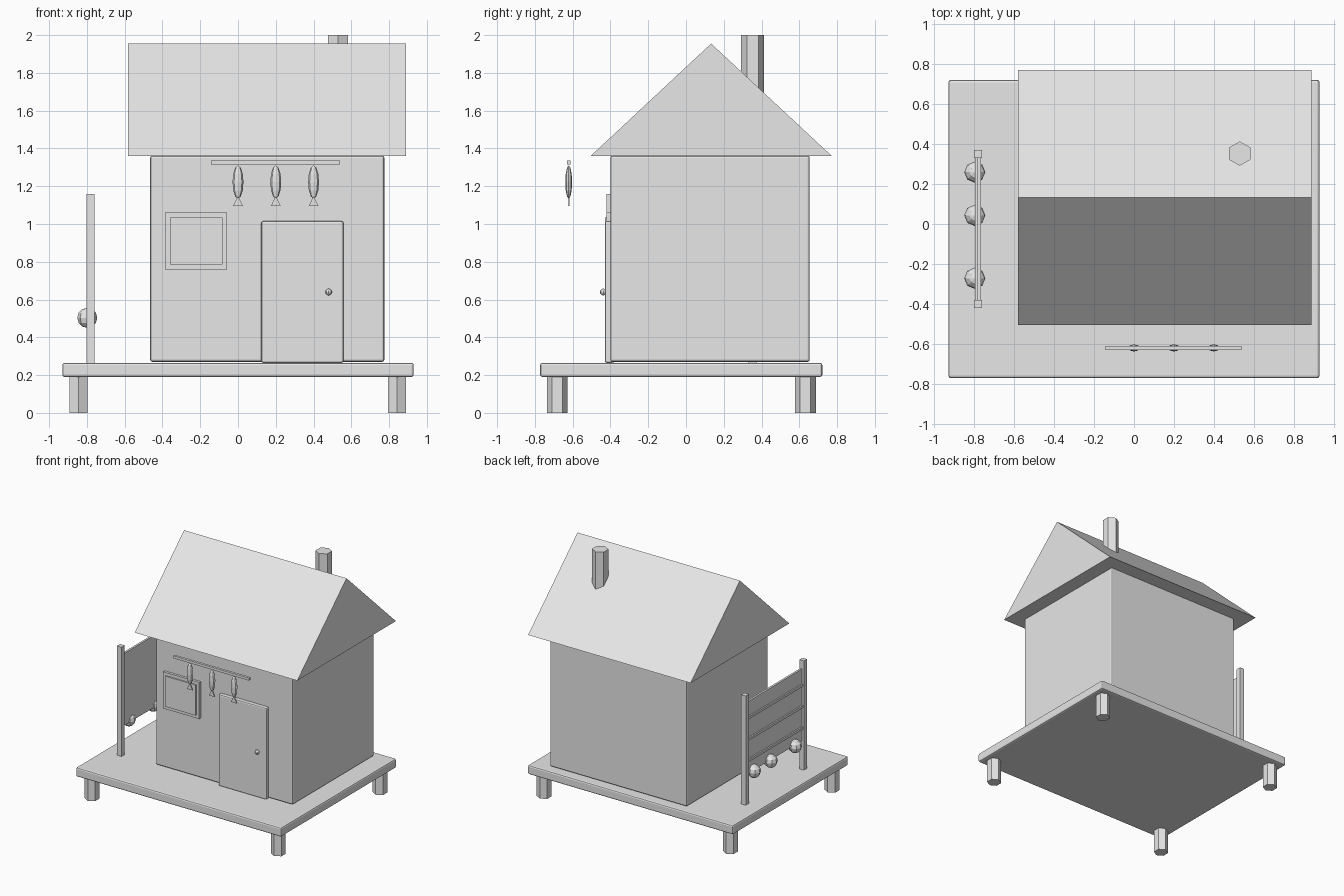
import bpy, bmesh, math
from mathutils import Matrix

if "Cube" in bpy.data.objects:
    bpy.data.objects.remove(bpy.data.objects["Cube"])

grey = bpy.data.materials.new("plain_grey")
grey.use_nodes = True
grey.diffuse_color = (0.8, 0.8, 0.8, 1)
grey.node_tree.nodes["Principled BSDF"].inputs["Base Color"].default_value = (0.8, 0.8, 0.8, 1)


def finish(name, bm, bevel=0):
    bmesh.ops.recalc_face_normals(bm, faces=bm.faces)
    mesh = bpy.data.meshes.new(name)
    bm.to_mesh(mesh)
    bm.free()
    mesh.materials.append(grey)
    obj = bpy.data.objects.new(name, mesh)
    bpy.context.collection.objects.link(obj)
    if bevel:
        mod = obj.modifiers.new("soft_edges", "BEVEL")
        mod.width = bevel
        mod.segments = 2
    return obj


def box(name, x, y, z, bevel=0):
    """Box spanning the given (low, high) ranges."""
    bm = bmesh.new()
    spans = (x, y, z)
    mid = [(a + b) / 2 for a, b in spans]
    size = [b - a for a, b in spans]
    bmesh.ops.create_cube(bm, size=1, matrix=Matrix.LocRotScale(mid, None, size))
    return finish(name, bm, bevel)


def hex_post(name, x, y, z0, z1, radius):
    """Six-sided post with corners towards front and back."""
    bm = bmesh.new()
    place = Matrix.Translation((x, y, (z0 + z1) / 2)) @ Matrix.Rotation(math.pi / 2, 4, "Z")
    # starts with a corner on one axis; turn so that it lies on y
    bmesh.ops.create_cone(bm, cap_ends=True, segments=6, radius1=radius, radius2=radius, depth=z1 - z0)
    first = max(bm.verts, key=lambda v: v.co.x)
    if abs(first.co.x - radius) > radius * 0.05:
        place = Matrix.Translation((x, y, (z0 + z1) / 2))
    bmesh.ops.transform(bm, matrix=place, verts=bm.verts)
    return finish(name, bm)


def ball(name, centre, radii, segments=8, rings=6):
    bm = bmesh.new()
    bmesh.ops.create_uvsphere(bm, u_segments=segments, v_segments=rings, radius=1,
                              matrix=Matrix.LocRotScale(centre, None, radii))
    return finish(name, bm)


def prism(name, profile, offset):
    """Flat outline pushed along an offset vector."""
    bm = bmesh.new()
    face = bm.faces.new([bm.verts.new(p) for p in profile])
    new = bmesh.ops.extrude_face_region(bm, geom=[face])["geom"]
    bmesh.ops.translate(bm, vec=offset, verts=[g for g in new if isinstance(g, bmesh.types.BMVert)])
    return finish(name, bm)


# Platform on four stilts
box("platform", (-0.93, 0.93), (-0.772, 0.722), (0.19, 0.265), 0.012)
for side, x in (("right", -0.845), ("left", 0.843)):
    for end, y in (("front", -0.682), ("back", 0.632)):
        hex_post(f"{end}_{side}_stilt", x, y, 0, 0.2, 0.055)

# House, roof and chimney
box("house_walls", (-0.465, 0.775), (-0.4, 0.655), (0.27, 1.362), 0.012)
prism("roof", [(-0.582, -0.505, 1.36), (-0.582, 0.772, 1.36), (-0.582, 0.133, 1.955)], (1.472, 0, 0))
hex_post("chimney", 0.53, 0.353, 1.5, 2.0, 0.061)

# Door and window
box("door", (0.123, 0.558), (-0.43, -0.385), (0.265, 1.015), 0.01)
ball("door_knob", (0.48, -0.438, 0.64), (0.018, 0.018, 0.018))
box("window_frame", (-0.387, -0.057), (-0.42, -0.385), (0.76, 1.06))
box("window_pane", (-0.36, -0.083), (-0.43, -0.4), (0.785, 1.035))

# Drying rod with hanging fish
box("drying_rod", (-0.144, 0.54), (-0.631, -0.611), (1.315, 1.336))
for i in range(3):
    x = i * 0.2
    ball(f"fish_body_{i + 1}", (x, -0.621, 1.222), (0.029, 0.018, 0.088))
    prism(f"fish_tail_{i + 1}", [(x - 0.026, -0.626, 1.095), (x + 0.026, -0.626, 1.095),
                                 (x, -0.626, 1.148)], (0, 0.01, 0))

# Net screen between two posts, with cross rails and floats
for end, y in (("front", -0.4), ("back", 0.352)):
    box(f"screen_{end}_post", (-0.802, -0.761), (y - 0.02, y + 0.02), (0.26, 1.16))
box("screen_panel", (-0.785, -0.768), (-0.385, 0.337), (0.5, 1.09))
for i in range(3):
    z = 0.61 + i * 0.175
    box(f"screen_rail_{i + 1}", (-0.796, -0.78), (-0.385, 0.337), (z - 0.01, z + 0.01))
for i, y in enumerate((-0.272, 0.043, 0.26)):
    ball(f"float_{i + 1}", (-0.798, y, 0.503), (0.053, 0.053, 0.053))
